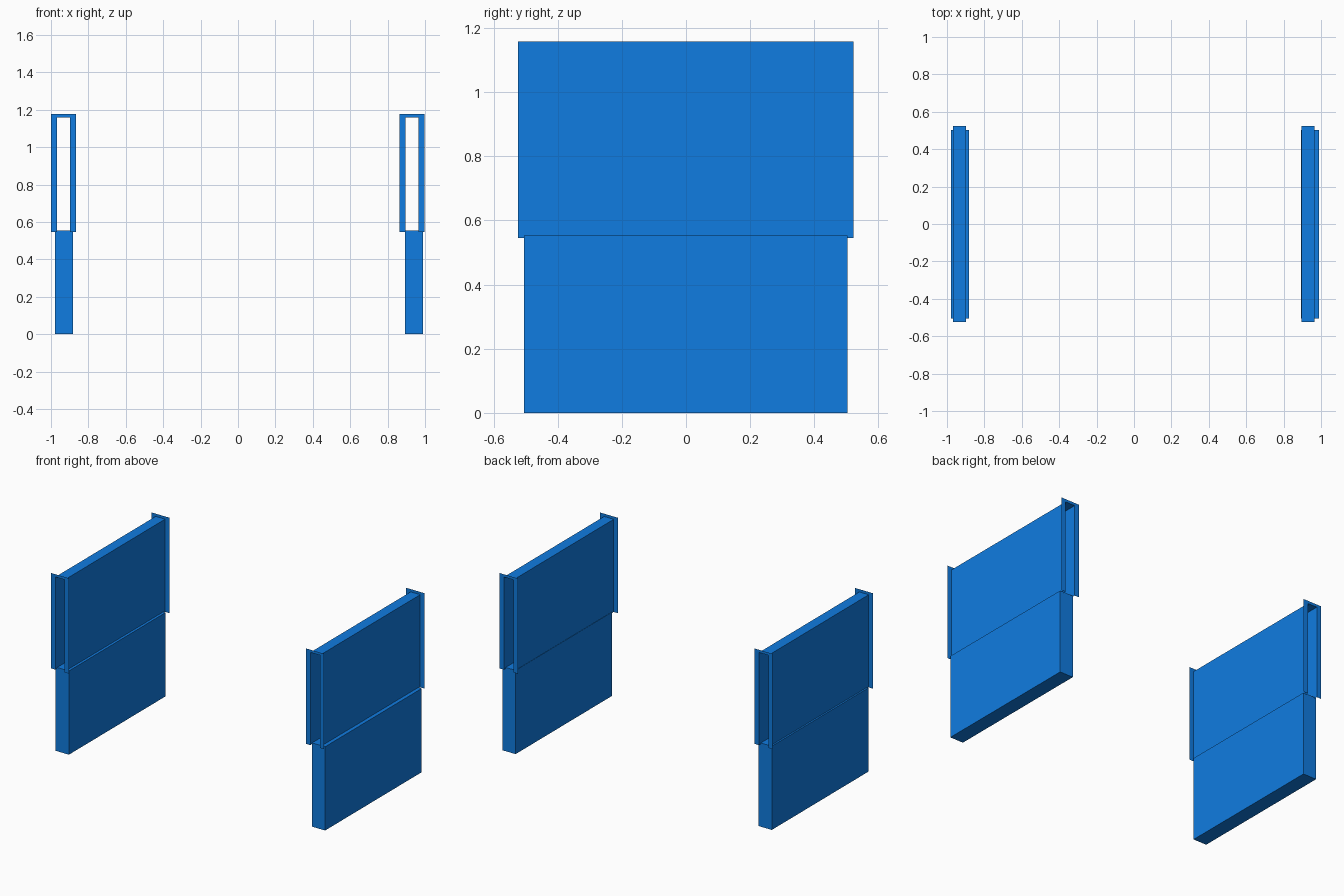
import bpy

if "Cube" in bpy.data.objects:
    bpy.data.objects.remove(bpy.data.objects["Cube"])

blue = bpy.data.materials.new("blue")
blue.diffuse_color = (0.005, 0.2, 0.75, 1)
blue.use_nodes = True
blue.node_tree.nodes["Principled BSDF"].inputs["Base Color"].default_value = blue.diffuse_color

Z0, Z1 = 0.546, 1.158      # sleeve bottom and top
Y0, Y1 = -0.524, 0.523     # sleeve ends


def add_mesh(name, verts, faces):
    mesh = bpy.data.meshes.new(name)
    mesh.from_pydata(verts, [], faces)
    mesh.materials.append(blue)
    obj = bpy.data.objects.new(name, mesh)
    bpy.context.collection.objects.link(obj)
    return obj


def base_block(name, x0, x1):
    # Solid lower wall
    bpy.ops.mesh.primitive_cube_add(size=1, location=((x0 + x1) / 2, -0.001, 0.2765))
    obj = bpy.context.object
    obj.name = name
    obj.scale = (x1 - x0, 1.008, 0.553)
    obj.data.materials.append(blue)


def upper_sleeve(name, x0, x1):
    # Thin open-ended inverted U with a flat flange around each end
    def arch(a, b, top, y):
        return [(a, y, Z0), (a, y, top), (b, y, top), (b, y, Z0)]

    rim = 0.032
    loops = [arch(x0 - rim, x1 + rim, Z1 + 0.018, Y0), arch(x0, x1, Z1, Y0),
             arch(x0, x1, Z1, Y1), arch(x0 - rim, x1 + rim, Z1 + 0.018, Y1)]
    verts = [v for loop in loops for v in loop]
    faces = [(4 * r + i, 4 * r + i + 1, 4 * r + i + 5, 4 * r + i + 4)
             for r in range(3) for i in range(3)]
    add_mesh(name, verts, faces)


# Left and right wall units
base_block("left_lower_wall", -0.979, -0.882)
base_block("right_lower_wall", 0.893, 0.990)
upper_sleeve("left_upper_sleeve", -0.968, -0.899)
upper_sleeve("right_upper_sleeve", 0.895, 0.965)
